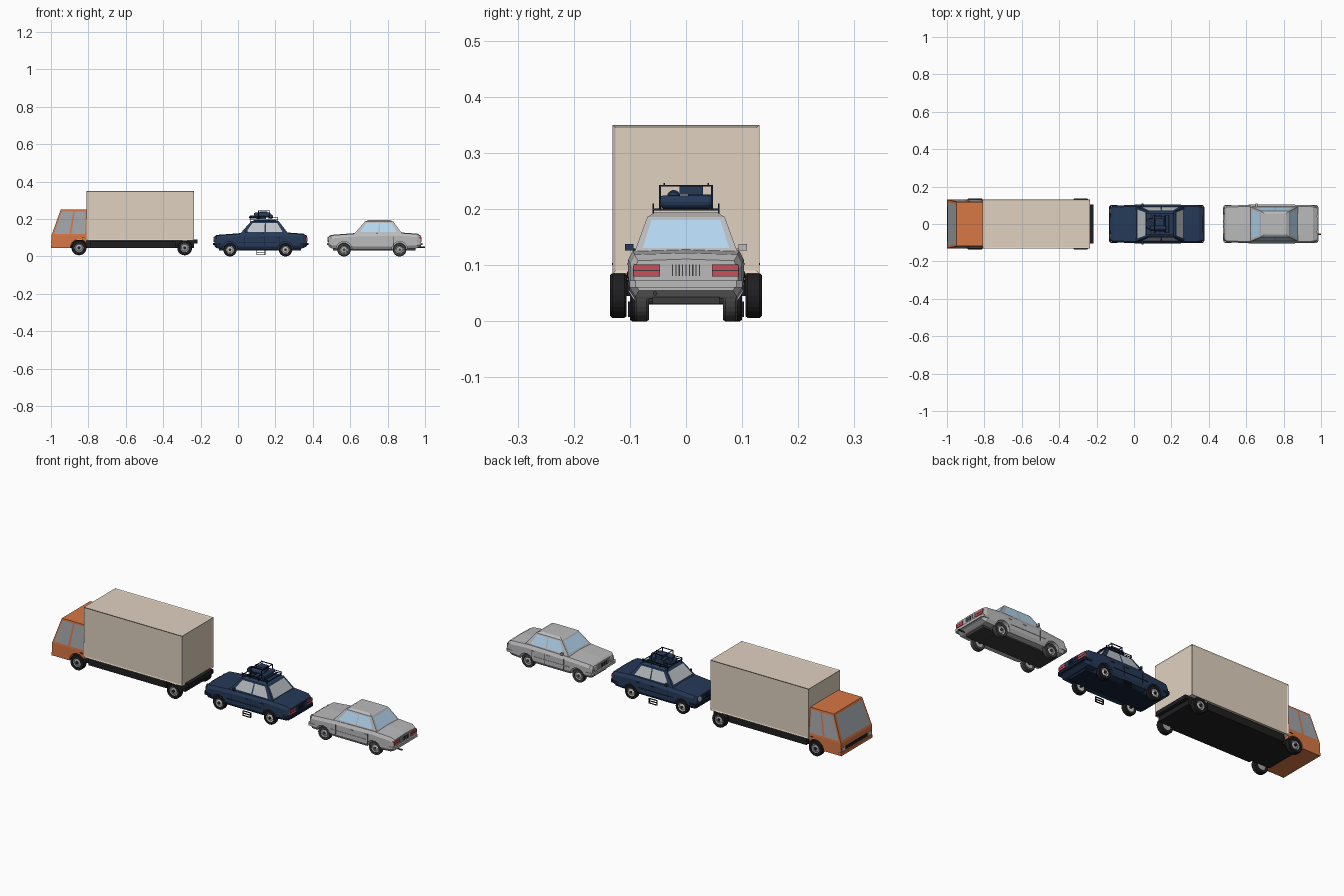
import bpy, bmesh, math
from mathutils import Vector

if "Cube" in bpy.data.objects:
    bpy.data.objects.remove(bpy.data.objects["Cube"])

MATS = {}
def mat(name, rgb):
    m = bpy.data.materials.new(name)
    m.diffuse_color = tuple((c / 255) ** 2.2 for c in rgb) + (1,)
    m.use_nodes = True
    m.node_tree.nodes["Principled BSDF"].inputs["Base Color"].default_value = m.diffuse_color
    MATS[name] = m

for n, c in dict(orange=(214, 118, 70), cream=(222, 208, 190), black=(36, 36, 38), navy=(42, 60, 88),
                 silver=(185, 185, 187), tyre=(70, 70, 72), sky=(178, 214, 240), pale=(190, 194, 198),
                 red=(200, 80, 90), chrome=(225, 225, 225), glass=(160, 164, 170), under=(62, 62, 64),
                 deep=(26, 38, 58)).items():
    mat(n, c)

def make(name, verts, faces, m, recalc=True):
    me = bpy.data.meshes.new(name)
    me.from_pydata([tuple(v) for v in verts], [], faces)
    if recalc:
        bm = bmesh.new()
        bm.from_mesh(me)
        bmesh.ops.recalc_face_normals(bm, faces=bm.faces)
        bm.to_mesh(me)
        bm.free()
    me.materials.append(MATS[m])
    o = bpy.data.objects.new(name, me)
    bpy.context.collection.objects.link(o)
    return o

def loft(name, rings, m, closed=False):
    n, k = len(rings[0]), len(rings)
    verts = [p for r in rings for p in r]
    faces = [(i * n + j, i * n + (j + 1) % n, (i + 1) % k * n + (j + 1) % n, (i + 1) % k * n + j)
             for i in range(k if closed else k - 1) for j in range(n)]
    if not closed:
        faces += [tuple(range(n)), tuple(range((k - 1) * n, k * n))]
    return make(name, verts, faces, m)

def box(name, x0, x1, y0, y1, z0, z1, m):
    return loft(name, [[(x0, y0, z), (x1, y0, z), (x1, y1, z), (x0, y1, z)] for z in (z0, z1)], m)

def prism(name, prof, y0, y1, m):
    return loft(name, [[(x, y, z) for x, z in prof] for y in (y0, y1)], m)

def lathe(name, prof, loc, m, axis='Y', seg=24, closed=False):
    # profile of (radius, distance along axis)
    rings = []
    for r, d in prof:
        ring = []
        for i in range(seg):
            a = math.tau * i / seg
            c, s = r * math.cos(a), r * math.sin(a)
            p = Vector({'Y': (c, d, s), 'X': (d, c, s), 'Z': (c, s, d)}[axis])
            ring.append(p + Vector(loc))
        rings.append(ring)
    return loft(name, rings, m, closed)

def panel(name, quad, rect, centre, m, off=0.0015):
    # glass pane on part of a quad face: bottom-left, bottom-right, top-right, top-left
    a, b, c, d = map(Vector, quad)
    u0, u1, v0, v1 = rect
    at = lambda u, v: a.lerp(b, u).lerp(d.lerp(c, u), v)
    p = [at(u0, v0), at(u1, v0), at(u1, v1), at(u0, v1)]
    n = (p[1] - p[0]).cross(p[3] - p[0]).normalized()
    if n.dot(p[0] - Vector(centre)) < 0:
        n.negate()
        p.reverse()
    make(name, [q + n * off for q in p], [(0, 1, 2, 3)], m, False)

def wheel(tag, x, z, r, y0, y1, s, tyre, hub):
    prof = [(.6 * r, y0), (.92 * r, y0), (r, y0 + .004), (r, y1 - .004), (.92 * r, y1), (.62 * r, y1), (.58 * r, y1 - .005)]
    lathe(tag + "_tyre", [(a, s * d) for a, d in prof], (x, 0, z), tyre, closed=True)
    lathe(tag + "_rim", [(a, s * d) for a, d in [(.61 * r, y0 + .002), (.61 * r, y1 - .003), (.45 * r, y1 - .006),
                         (.25 * r, y1 - .003)]], (x, 0, z), hub)
    lathe(tag + "_hub_cap", [(.2 * r, s * (y1 - .005)), (.2 * r, s * y1)], (x, 0, z), tyre, seg=12)

def car(tag, x0, paint, glass, tyre, hub, trim, floor, wy, mirrors):
    # main body lofted along its length
    rings = []
    for u, zb, zt, w in [(.006, .055, .104, .09), (.018, .044, .112, .098), (.15, .038, .122, .103),
                         (.38, .038, .126, .103), (.48, .044, .119, .1), (.5, .055, .108, .093)]:
        half = [(.9 * w, zb), (w, zb + .016), (w, zt - .016), (.92 * w, zt)]
        pts = [(-y, z) for y, z in half] + [(0, zt + .003)] + half[::-1]
        rings.append([(x0 + u, y, z) for y, z in pts])
    body = loft(tag + "_body", rings, paint)
    r = .036
    for k, u in enumerate((.089, .386)):
        for s in (-1, 1):
            # wheel arch recess
            cut = lathe("arch_cutter", [(r * 1.14, s * .06), (r * 1.14, s * .13)], (x0 + u, 0, r + .003), floor)
            cut.hide_render = True
            mod = body.modifiers.new("arch", 'BOOLEAN')
            mod.object, mod.operation, mod.solver = cut, 'DIFFERENCE', 'EXACT'
            bpy.context.view_layer.objects.active = body
            bpy.ops.object.modifier_apply(modifier="arch")
            bpy.data.objects.remove(cut)
            wheel(f"{tag}_wheel_{k}", x0 + u, r, r, wy - .026, wy, s, tyre, hub)
        lathe(tag + "_axle", [(.006, -.08), (.006, .08)], (x0 + u, 0, r), floor, seg=8)
    box(tag + "_floor", x0 + .03, x0 + .47, -.06, .06, .031, .045, floor)
    # cabin and windows
    ring = lambda a, b, y, z: [(x0 + a, -y, z), (x0 + b, -y, z), (x0 + b, y, z), (x0 + a, y, z)]
    lo, hi = ring(.142, .402, .093, .12), ring(.2, .352, .069, .186)
    loft(tag + "_cabin", [lo, hi, ring(.218, .335, .056, .194)], paint)
    mid = (x0 + .27, 0, .15)
    for i, spans in enumerate([((.1, .5), (.535, .9)), ((.07, .93),), ((.1, .465), (.5, .9)), ((.07, .93),)]):
        j = (i + 1) % 4
        for a, b in spans:
            panel(tag + "_window", (lo[i], lo[j], hi[j], hi[i]), (a, b, .15, .9), mid, glass)
    # bumpers wrapping round the corners
    for u, d in ((.008, -1), (.498, 1)):
        prism_pts = [(-.101, -.035), (-.101, .002), (-.09, .01), (.09, .01), (.101, .002), (.101, -.035),
                     (.096, -.035), (.096, 0), (-.096, 0), (-.096, -.035)]
        loft(tag + "_bumper", [[(x0 + u + d * q, y, z) for y, q in prism_pts] for z in (.06, .073)], trim)
    # lights, grille slats, door seams, handles
    for s in (-1, 1):
        lathe(tag + "_headlight", [(.014, 0), (.014, .02)], (x0, s * .068, .09), "chrome", 'X', 16)
        y0, y1 = sorted((s * .046, s * .094))
        box(tag + "_tail_light", x0 + .485, x0 + .503, y0, y1, .08, .101, "red")
        box(tag + "_tail_light_bar", x0 + .49, x0 + .504, y0, y1, .09, .0915, floor)
        for u in (.165, .275, .352):
            y0, y1 = sorted((s * .1, s * .1036))
            box(tag + "_door_seam", x0 + u, x0 + u + .0015, y0, y1, .055, .108, floor)
        for u in (.25, .335):
            y0, y1 = sorted((s * .1, s * .1055))
            box(tag + "_door_handle", x0 + u, x0 + u + .016, y0, y1, .1, .104, trim)
        y0, y1 = sorted((s * .1, s * .105))
        box(tag + "_side_moulding", x0 + .135, x0 + .34, y0, y1, .074, .077, trim)
        if s in mirrors:
            y0, y1 = sorted((s * .094, s * .109))
            box(tag + "_mirror", x0 + .172, x0 + .182, y0, y1, .126, .138, paint)
            y0, y1 = sorted((s * .085, s * .097))
            box(tag + "_mirror_arm", x0 + .175, x0 + .179, y0, y1, .126, .13, trim)
    for u in (.0, .49):
        box(tag + "_grille", x0 + u + .002, x0 + u + .012, -.038, .038, .078, .104, paint)
        for i in range(9):
            y = -.024 + i * .006
            box(tag + "_grille_slat", x0 + u, x0 + u + .0135, y - .001, y + .001, .081, .101, floor)

# ---- rear grey car and front blue car
car("grey_car", .478, "silver", "sky", "tyre", "silver", "silver", "under", .092, (1,))
lathe("grey_car_exhaust", [(.004, .93), (.004, 1.0)], (0, -.055, .05), "under", 'X', 10)
car("blue_car", -.132, "navy", "pale", "black", "chrome", "deep", "deep", .1, (-1, 1))

# hanging side steps of the blue car
for s in (-1, 1):
    y0, y1 = s * .1 - .003, s * .1 + .003
    for z in (.008, .02, .032):
        box("side_step_bar", .098, .146, y0, y1, z, z + .003, "black")
    for x in (.098, .143):
        box("side_step_post", x, x + .003, y0, y1, .008, .035, "black")

# roof rack
for y in (-.06, .057):
    for z in (.198, .207):
        box("rack_rail", .062, .215, y, y + .003, z, z + .003, "deep")
    for x in (.065, .11, .16, .21):
        box("rack_post", x, x + .003, y, y + .003, .18, .21, "deep")
for i in range(7):
    x = .064 + i * .0245
    box("rack_slat", x, x + .004, -.06, .06, .198, .201, "deep")
# luggage on the rack
box("luggage_case", .1, .15, .004, .046, .201, .226, "navy")
box("luggage_top_case", .115, .158, -.012, .03, .226, .24, "navy")
lathe("luggage_roll", [(.009, .085), (.012, .09), (.012, .17), (.009, .175)], (0, -.022, .222), "navy", 'X', 14)
lathe("luggage_can", [(.01, -.045), (.012, -.04), (.012, .04), (.01, .045)], (.176, 0, .213), "navy", 'Y', 14)
lathe("spare_tyre", [(.014, 0), (.026, 0), (.03, .004), (.03, .012), (.026, .016), (.014, .016)],
      (.09, 0, .202), "navy", 'Z', 20, True)
for x in (.108, .168):
    for y in (-.048, .045):
        box("luggage_frame_post", x, x + .003, y, y + .003, .2, .24, "deep")
    box("luggage_frame_bar", x, x + .003, -.048, .048, .24, .243, "deep")
for y in (-.04, .038):
    box("luggage_frame_rail", .108, .171, y, y + .003, .243, .247, "deep")

# ---- truck: cargo box with recessed panels
cargo = box("cargo_box", -.81, -.235, -.131, .131, .085, .35, "cream")
bm = bmesh.new()
bm.from_mesh(cargo.data)
bmesh.ops.inset_individual(bm, faces=bm.faces[:], thickness=.008, depth=-.003)
bm.to_mesh(cargo.data)
bm.free()
# chassis and rear bumper
box("truck_chassis", -.9, -.235, -.105, .105, .045, .088, "black")
box("truck_rear_bumper", -.245, -.217, -.104, .104, .07, .09, "black")
for s in (-1, 1):
    y0, y1 = sorted((s * .1, s * .122))
    box("truck_side_skirt", -.79, -.335, y0, y1, .045, .083, "black")
    for k, x in enumerate((-.85, -.285)):
        wheel(f"truck_wheel_{k}", x, .046, .04, .106, .135, s, "black", "glass")
# lower cab with wheel arch, then tapered upper cab
arc = [(-.85 + .046 * math.cos(a), .046 + .046 * math.sin(a)) for a in [math.radians(30 + 15 * i) for i in range(11)]]
prism("cab_lower", [(-.996, .045), (-.998, .11), (-.81, .11)] + arc + [(-.896, .045)], -.13, .13, "orange")
cab = lambda a, y, z: [(a, -y, z), (-.81, -y, z), (-.81, y, z), (a, y, z)]
lo, hi = cab(-.998, .13, .11), cab(-.948, .118, .25)
loft("cab_upper", [lo, hi], "orange")
mid = (-.88, 0, .17)
for name, q, spans in (("cab_side_window", (lo[0], lo[1], hi[1], hi[0]), ((.06, .5), (.56, .96))),
                       ("cab_side_window", (lo[3], lo[2], hi[2], hi[3]), ((.06, .5), (.56, .96))),
                       ("windscreen", (lo[3], lo[0], hi[0], hi[3]), ((.05, .95),))):
    for a, b in spans:
        panel(name, q, (a, b, .08, .93), mid, "glass")
# cab front bumper, grille and lamps
box("cab_bumper", -1, -.985, -.131, .131, .045, .06, "orange")
box("cab_grille", -1, -.99, -.09, .09, .068, .084, "black")
for s in (-1, 1):
    y0, y1 = sorted((s * .095, s * .122))
    box("cab_headlight", -1, -.99, y0, y1, .068, .084, "chrome")
    y0, y1 = sorted((s * .125, s * .1315))
    box("cab_door_handle", -.835, -.82, y0, y1, .1, .104, "black")
